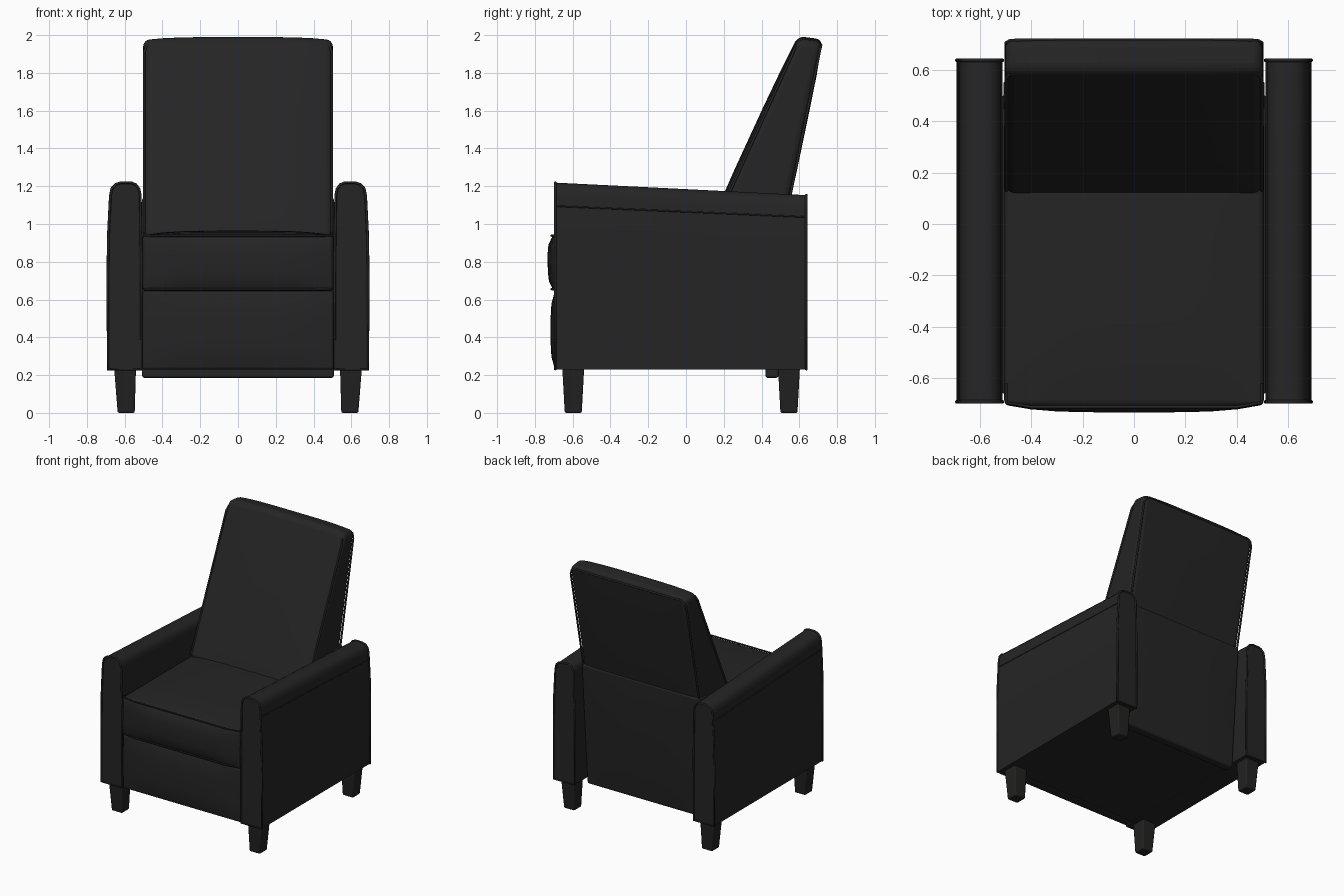
import bpy, bmesh, math
from mathutils import Vector

if "Cube" in bpy.data.objects:
    bpy.data.objects.remove(bpy.data.objects["Cube"])


def material(name, rgb):
    m = bpy.data.materials.new(name)
    m.diffuse_color = (*rgb, 1)
    m.use_nodes = True
    m.node_tree.nodes["Principled BSDF"].inputs["Base Color"].default_value = m.diffuse_color
    return m


LEATHER = material("black leather", (0.018, 0.018, 0.018))
WOOD = material("dark wood", (0.016, 0.0155, 0.015))


def add_object(name, bm, mat, bevel=0.0, segments=4):
    bmesh.ops.recalc_face_normals(bm, faces=bm.faces)
    me = bpy.data.meshes.new(name)
    bm.to_mesh(me)
    bm.free()
    ob = bpy.data.objects.new(name, me)
    bpy.context.collection.objects.link(ob)
    me.materials.append(mat)
    if bevel:
        mod = ob.modifiers.new("soft edges", 'BEVEL')
        mod.width, mod.segments = bevel, segments
        mod.limit_method, mod.angle_limit = 'ANGLE', math.radians(40)
    bpy.ops.object.select_all(action='DESELECT')
    ob.select_set(True)
    bpy.context.view_layer.objects.active = ob
    bpy.ops.object.shade_smooth_by_angle(angle=math.radians(40))
    return ob


def cushion(name, quad, half_x, front=0, back=0, top=0, cuts=(9, 1, 5), bevel=0.02):
    """Padded block: quad is the side profile (y, z) as
    front-bottom, back-bottom, back-top, front-top."""
    fb, bb, bt, ft = [Vector(p) for p in quad]
    bm = bmesh.new()
    bmesh.ops.create_cube(bm, size=2)
    for axis, n in enumerate(cuts):
        edges = [e for e in bm.edges
                 if abs(e.verts[0].co[axis] - e.verts[1].co[axis]) > 1.9]
        bmesh.ops.subdivide_edges(bm, edges=edges, cuts=n, use_grid_fill=True)
    for v in bm.verts:
        a, b, c = v.co
        low, high = fb.lerp(bb, (b + 1) / 2), ft.lerp(bt, (b + 1) / 2)
        p = low.lerp(high, (c + 1) / 2)
        puff = lambda s, t: (1 - s ** 4) * (1 - t ** 4)
        if b < -0.99:
            p.x -= front * puff(a, c)
        if b > 0.99:
            p.x += back * puff(a, c)
        if c > 0.99:
            p.y += top * (1 - a ** 4) * (puff(b, 0) if cuts[1] > 1 else 1)
        v.co = (a * half_x, p.x, p.y)
    return add_object(name, bm, LEATHER, bevel)


def piping(name, points, radius=0.007, cyclic=True):
    cu = bpy.data.curves.new(name, 'CURVE')
    cu.dimensions = '3D'
    cu.bevel_depth, cu.bevel_resolution = radius, 2
    sp = cu.splines.new('POLY')
    sp.points.add(len(points) - 1)
    for q, p in zip(sp.points, points):
        q.co = (*p, 1)
    sp.use_cyclic_u = cyclic
    cu.materials.append(LEATHER)
    ob = bpy.data.objects.new(name, cu)
    bpy.context.collection.objects.link(ob)


# Body: base, footrest panel, lower back panel
cushion("base", [(-0.66, 0.235), (0.47, 0.235), (0.5, 0.68), (-0.66, 0.68)], 0.512, bevel=0.005)
cushion("footrest_panel", [(-0.695, 0.23), (-0.62, 0.23), (-0.62, 0.645), (-0.695, 0.645)],
        0.505, front=0.022, bevel=0.012)
cushion("lower_back_panel", [(0.42, 0.185), (0.49, 0.185), (0.56, 1.14), (0.46, 1.14)],
        0.508, back=0.012, bevel=0.015)

# Seat cushion
cushion("seat_cushion", [(-0.70, 0.645), (0.40, 0.645), (0.40, 0.94), (-0.705, 0.94)],
        0.505, front=0.03, top=0.025, cuts=(9, 9, 5), bevel=0.018)
for z in (0.655, 0.938):
    piping("seat_piping", [(-0.497, -0.62, z), (-0.497, -0.695, z), (-0.4, -0.712, z),
                           (0.4, -0.712, z), (0.497, -0.695, z), (0.497, -0.62, z)],
           0.006, False)

# Reclined backrest with piped front and rear edges
back_quad = [(0.11, 0.93), (0.505, 0.93), (0.722, 1.962), (0.592, 1.978)]
cushion("backrest", back_quad, 0.502, front=0.018, back=0.008, top=0.016, bevel=0.035)
for (y0, z0), (y1, z1) in (((0.132, 0.95), (0.588, 1.955)), ((0.515, 0.97), (0.715, 1.95))):
    d = Vector((y1 - y0, z1 - z0)).normalized()
    ya, za = y1 - d.x * 0.05, z1 - d.y * 0.05
    right = [(0.497, y0, z0), (0.497, ya, za), (0.485, y1 - d.x * 0.015, z1 - d.y * 0.015),
             (0.455, y1, z1)]
    piping("backrest_piping", right + [(-x, y, z) for x, y, z in reversed(right)], 0.007, False)

# Arms: rounded cross-section running back, sloping down to the rear
ARM = [(0.512, 0.23), (0.512, 0.8), (0.517, 1.15), (0.524, 1.185), (0.54, 1.208), (0.565, 1.219),
       (0.62, 1.219), (0.648, 1.21), (0.668, 1.188), (0.676, 1.15), (0.686, 0.95),
       (0.69, 0.7), (0.688, 0.23)]
Y0, Y1 = -0.692, 0.637


def arm_point(x, z, y, side):
    t = (y - Y0) / (Y1 - Y0)
    return Vector((side * x, y, 0.23 + (z - 0.23) * (1 - 0.067 * t)))


for side, label in ((1, "right"), (-1, "left")):
    bm = bmesh.new()
    rings = []
    for i in range(7):
        y = Y0 + (Y1 - Y0) * i / 6
        rings.append([bm.verts.new(arm_point(x, z, y, side)) for x, z in ARM])
    n = len(ARM)
    for r0, r1 in zip(rings, rings[1:]):
        for i in range(n):
            j = (i + 1) % n
            bm.faces.new((r0[i], r0[j], r1[j], r1[i]))
    bm.faces.new(rings[0])
    bm.faces.new(rings[-1])
    add_object(label + "_arm", bm, LEATHER)
    for y in (Y0, Y1):
        piping(label + "_arm_piping", [arm_point(x, z, y, side) for x, z in ARM], 0.007)
    piping(label + "_arm_seam", [arm_point(0.679, 1.095, Y0, side),
                                 arm_point(0.679, 1.095, Y1, side)], 0.004, False)

# Tapered legs
for side in (1, -1):
    for label, y in (("front", -0.597), ("rear", 0.545)):
        bm = bmesh.new()
        bmesh.ops.create_cube(bm, size=2)
        for v in bm.verts:
            h = 0.058 if v.co.z > 0 else 0.045
            v.co = (side * (0.598 if v.co.z > 0 else 0.592) + v.co.x * h,
                    y + v.co.y * h, 0.24 if v.co.z > 0 else 0)
        add_object(label + "_leg", bm, WOOD, 0.008, 2)
